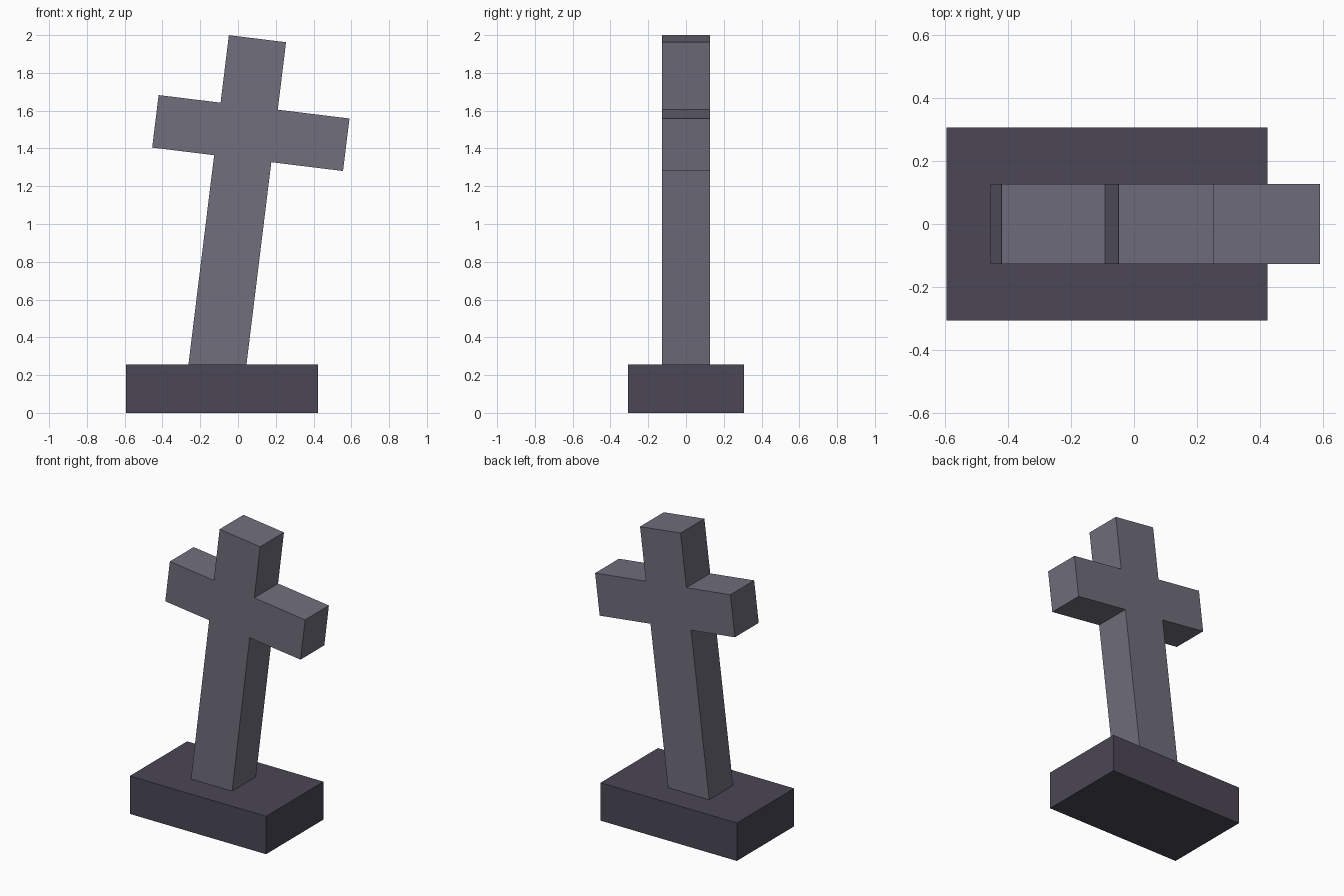
import bpy, bmesh, math
from mathutils import Matrix

if "Cube" in bpy.data.objects:
    bpy.data.objects.remove(bpy.data.objects["Cube"])


def material(name, color):
    mat = bpy.data.materials.new(name)
    mat.diffuse_color = (*color, 1)
    mat.use_nodes = True
    mat.node_tree.nodes["Principled BSDF"].inputs["Base Color"].default_value = mat.diffuse_color
    return mat


def add_prism(name, outline, depth, mat):
    """Extrude an (x, z) outline along y, centred on y = 0."""
    bm = bmesh.new()
    face = bm.faces.new([bm.verts.new((x, -depth / 2, z)) for x, z in outline])
    ext = bmesh.ops.extrude_face_region(bm, geom=[face], use_keep_orig=True)
    verts = [g for g in ext["geom"] if isinstance(g, bmesh.types.BMVert)]
    bmesh.ops.translate(bm, verts=verts, vec=(0, depth, 0))
    bmesh.ops.recalc_face_normals(bm, faces=bm.faces)
    mesh = bpy.data.meshes.new(name)
    bm.to_mesh(mesh)
    bm.free()
    mesh.materials.append(mat)
    obj = bpy.data.objects.new(name, mesh)
    bpy.context.collection.objects.link(obj)
    return obj


stone = material("stone", (0.162, 0.156, 0.202))
dark_stone = material("dark_stone", (0.069, 0.063, 0.089))

# Base block, set off to the left of centre
cx, half, top = -0.085, 0.509, 0.256
add_prism("base", [(cx - half, 0), (cx + half, 0), (cx + half, top), (cx - half, top)],
          0.612, dark_stone)

# Leaning cross: outline measured from the middle of its top edge
w = 0.1525                    # half width of the post
left, right = -0.483, 0.535   # arm ends, slightly off centre
arm_top, arm_low, foot = -0.36, -0.64, -1.79
outline = [(-w, 0), (-w, arm_top), (left, arm_top), (left, arm_low), (-w, arm_low),
           (-w, foot), (w, foot), (w, arm_low), (right, arm_low), (right, arm_top),
           (w, arm_top), (w, 0)]
cross = add_prism("cross", outline, 0.254, stone)
cross.data.transform(Matrix.Translation((0.103, 0, 1.981)) @
                     Matrix.Rotation(math.radians(7), 4, 'Y'))
